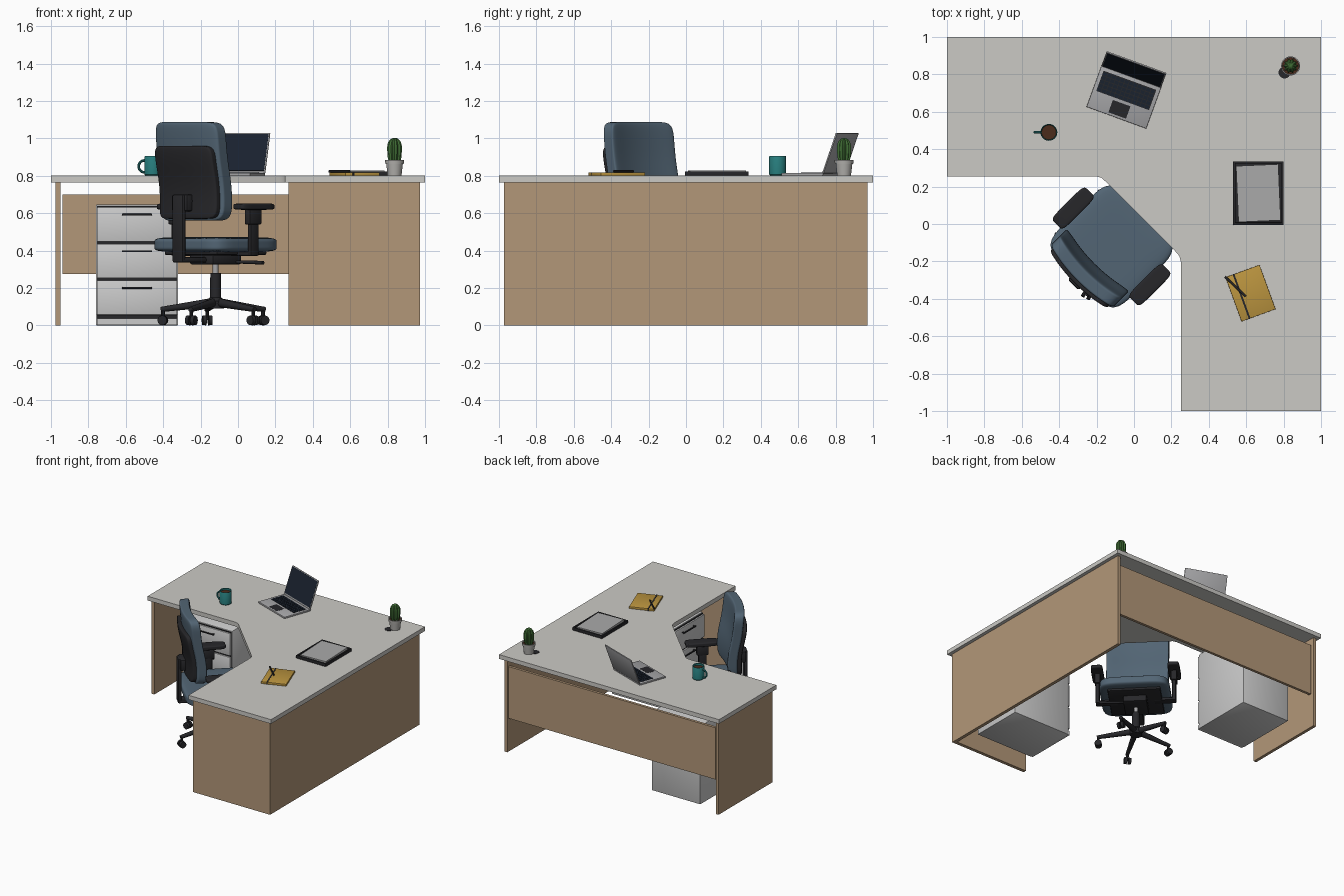
import bpy, bmesh
from math import pi, sin, cos, radians
from mathutils import Matrix, Vector

if "Cube" in bpy.data.objects:
    bpy.data.objects.remove(bpy.data.objects["Cube"])

M = Matrix()      # current placement, baked into each new part
SMOOTH = []       # parts shaded smooth by angle at the end


def material(name, r, g, b):
    m = bpy.data.materials.new(name)
    m.diffuse_color = (r, g, b, 1)
    m.use_nodes = True
    m.node_tree.nodes["Principled BSDF"].inputs["Base Color"].default_value = m.diffuse_color
    return m


WOOD = material("wood", .45, .31, .19)
TOP = material("worktop", .60, .59, .56)
CAB = material("cabinet", .64, .64, .62)
BLUE = material("fabric", .085, .13, .175)
DARK = material("dark_plastic", .02, .02, .023)
STEEL = material("steel", .38, .38, .39)
SCREEN = material("screen", .01, .016, .028)
TEAL = material("teal", .02, .2, .2)
COFFEE = material("coffee", .07, .025, .012)
OCHRE = material("ochre", .50, .30, .05)
GREEN = material("green", .05, .15, .035)
POT = material("pot", .45, .44, .42)
PAPER = material("paper", .40, .40, .40)


def finish(name, bm, mat, angle=True):
    bmesh.ops.recalc_face_normals(bm, faces=bm.faces)
    bm.transform(M)
    me = bpy.data.meshes.new(name)
    bm.to_mesh(me)
    bm.free()
    me.materials.append(mat)
    ob = bpy.data.objects.new(name, me)
    bpy.context.collection.objects.link(ob)
    if angle:
        SMOOTH.append(ob)
    return ob


def box(name, x, y, z, mat, bevel=0.0):
    """Box from three (min, max) ranges."""
    bm = bmesh.new()
    bmesh.ops.create_cube(bm, size=1)
    for v in bm.verts:
        v.co = [(a + b) / 2 + c * (b - a) for c, (a, b) in zip(v.co, (x, y, z))]
    if bevel:
        bmesh.ops.bevel(bm, geom=bm.edges[:], offset=bevel, segments=2, affect='EDGES', profile=.5)
    return finish(name, bm, mat)


def rod(name, a, b, r1, r2, mat, segs=16):
    a, b = Vector(a), Vector(b)
    bm = bmesh.new()
    bmesh.ops.create_cone(bm, cap_ends=True, segments=segs, radius1=r1, radius2=r2, depth=(b - a).length)
    rot = (b - a).to_track_quat('Z', 'Y').to_matrix().to_4x4()
    bm.transform(Matrix.Translation((a + b) / 2) @ rot)
    return finish(name, bm, mat)


def lathe(name, profile, at, mat, segs=32, ribs=0):
    bm = bmesh.new()
    vs = [bm.verts.new((r, 0, z)) for r, z in profile]
    es = [bm.edges.new(p) for p in zip(vs, vs[1:])]
    bmesh.ops.spin(bm, geom=vs + es, axis=(0, 0, 1), cent=(0, 0, 0), steps=segs, angle=2 * pi)
    bmesh.ops.remove_doubles(bm, verts=bm.verts, dist=1e-5)
    if ribs:
        for v in bm.verts:
            k = 1 + .12 * cos(ribs * Vector((1, 0)).angle_signed(v.co.xy, 0))
            v.co.x *= k
            v.co.y *= k
    bm.transform(Matrix.Translation(at))
    return finish(name, bm, mat)


def cushion(name, x, y, z, mat, bend=None, cuts=2):
    """Soft subdivided block, optionally shifted along y by bend(x, z)."""
    bm = bmesh.new()
    bmesh.ops.create_cube(bm, size=1)
    bmesh.ops.subdivide_edges(bm, edges=bm.edges[:], cuts=cuts, use_grid_fill=True)
    for v in bm.verts:
        v.co = [(a + b) / 2 + c * (b - a) for c, (a, b) in zip(v.co, (x, y, z))]
        if bend:
            v.co.y += bend(v.co.x, v.co.z)
    for f in bm.faces:
        f.smooth = True
    ob = finish(name, bm, mat, False)
    sub = ob.modifiers.new("soft", 'SUBSURF')
    sub.levels = sub.render_levels = 2


# Desk: L-shaped worktop with a clipped inner corner, panels under it
outline = [(-1, 1), (1, 1), (1, -1), (.25, -1), (.25, -.20), (.243, -.172), (.222, -.147),
           (-.153, .228), (-.175, .248), (-.205, .255), (-1, .255)]
bm = bmesh.new()
face = bm.faces.new([bm.verts.new((x, y, .765)) for x, y in outline])
ext = bmesh.ops.extrude_face_region(bm, geom=[face])
bmesh.ops.translate(bm, vec=(0, 0, .035), verts=[v for v in ext['geom'] if isinstance(v, bmesh.types.BMVert)])
finish("worktop", bm, TOP)
box("left_panel", (-.975, -.95), (.27, .97), (0, .765), WOOD)
box("right_panel", (.945, .972), (-.945, .97), (0, .765), WOOD)
box("front_end_panel", (.27, .972), (-.972, -.945), (0, .765), WOOD)
box("modesty_panel", (-.937, .945), (.935, .957), (.275, .70), WOOD)

# Drawer pedestals, one under each wing
for side, M in (("left", Matrix.Translation((-.54, .36, 0))),
                ("right", Matrix.Translation((.36, -.54, 0)) @ Matrix.Rotation(-pi / 2, 4, 'Z'))):
    box(side + "_pedestal", (-.22, .22), (.02, .54), (0, .645), CAB, .004)
    box(side + "_drawer_reveal", (-.214, .214), (.012, .021), (.035, .638), DARK)
    box(side + "_plinth", (-.215, .215), (.002, .021), (.002, .036), CAB)
    for i in range(3):
        z = .056 + i * .196
        box(f"{side}_drawer_{i}", (-.214, .214), (0, .016), (z, z + .184), CAB, .003)
        box(f"{side}_handle_{i}", (-.08, .08), (-.022, -.012), (z + .139, z + .149), DARK, .003)
        for x in (-.07, .07):
            box(f"{side}_handle_stem_{i}", (x - .005, x + .005), (-.014, .002), (z + .14, z + .148), DARK)

# Laptop
L = Matrix.Translation((-.054, .679, .80)) @ Matrix.Rotation(radians(-20), 4, 'Z')
M = L
box("laptop_base", (-.17, .17), (-.118, .118), (.001, .015), STEEL, .003)
box("keyboard_well", (-.15, .15), (-.02, .095), (.0145, .0155), DARK)
for r in range(5):
    for c in range(12):
        x, y = -.147 + c * .0246, -.017 + r * .022
        box("key", (x, x + .021), (y, y + .018), (.015, .0175), SCREEN)
box("touchpad", (-.05, .05), (-.105, -.035), (.0145, .0158), DARK)
M = L @ Matrix.Translation((0, .114, .015)) @ Matrix.Rotation(radians(-20), 4, 'X')
box("laptop_lid", (-.17, .17), (-.001, .008), (0, .229), STEEL, .003)
box("laptop_screen", (-.163, .163), (-.002, 0), (.012, .222), SCREEN)

# Mug
M = Matrix()
mug = (-.455, .49, .80)
lathe("mug", [(0, 0), (.04, 0), (.045, .006), (.045, .102), (.043, .105), (.039, .102), (.039, .085)], mug, TEAL)
lathe("coffee", [(0, .088), (.0395, .088), (.0395, .08), (0, .08)], mug, COFFEE)
bpy.ops.mesh.primitive_torus_add(major_radius=.032, minor_radius=.007, major_segments=28, minor_segments=10,
                                 location=(-.499, .49, .85), rotation=(pi / 2, 0, 0))
handle = bpy.context.object
handle.name = "mug_handle"
handle.data.materials.append(TEAL)
SMOOTH.append(handle)

# Cactus in a pot, with the dark disc beside it
plant = (.837, .845, .80)
lathe("pot", [(0, 0), (.037, 0), (.044, .062), (.049, .062), (.051, .085), (.045, .085), (.044, .07), (0, .07)], plant, POT)
lathe("soil", [(0, .076), (.0445, .076), (.0445, .07), (0, .07)], plant, COFFEE)
stem = [(.026, .07), (.033, .10), (.035, .135)]
stem += [(.035 * cos(a * pi / 12), .155 + .048 * sin(a * pi / 12)) for a in range(7)]
stem[-1] = (0, .203)
lathe("cactus", stem, plant, GREEN, 60, 10)
lathe("dark_disc", [(0, 0), (.032, 0), (.032, .002), (0, .002)], (.805, .81, .80), DARK)

# Paper tray
box("tray_base", (.53, .80), (-.005, .335), (.80, .807), DARK, .002)
for i, (x, y) in enumerate((((.53, .542), (-.005, .335)), ((.788, .80), (-.005, .335)),
                            ((.53, .80), (-.005, .007)), ((.53, .80), (.323, .335)))):
    box(f"tray_wall_{i}", x, y, (.80, .824), DARK, .002)
M = Matrix.Translation((.665, .165, 0)) @ Matrix.Rotation(radians(2.5), 4, 'Z')
box("paper_stack", (-.113, .113), (-.15, .15), (.807, .829), PAPER)

# Notebook with band and pen
M = Matrix.Translation((.623, -.37, .80)) @ Matrix.Rotation(radians(20), 4, 'Z')
box("notebook_cover", (-.097, .097), (-.126, .126), (0, .017), OCHRE, .002)
box("notebook_band", (-.056, -.046), (-.127, .127), (-.0, .0185), DARK)
M = Matrix()
rod("pen", (.487, -.282, .824), (.597, -.387, .824), .006, .006, DARK)

# Office chair, turned to face the inner corner
M = Matrix.Translation((-.12, -.12, 0)) @ Matrix.Rotation(radians(135), 4, 'Z')
cushion("seat", (-.265, .265), (-.255, .255), (.392, .472), BLUE)
box("seat_pan", (-.20, .20), (-.19, .19), (.375, .40), DARK, .01)
box("tilt_mechanism", (-.09, .09), (-.11, .11), (.325, .378), DARK, .012)
rod("tilt_lever", (-.05, -.07, .34), (-.27, -.09, .335), .008, .010, DARK)


def curve(x, z):
    t = (z - .56) / .525
    return .05 * t - .02 * sin(pi * min(1, max(0, t * 1.6))) - .03 * (x / .23) ** 2


cushion("backrest", (-.235, .235), (.135, .215), (.56, 1.087), BLUE, curve, 4)
cushion("backrest_shell", (-.215, .215), (.185, .245), (.57, .96), DARK, curve, 4)
box("spine_upright", (-.04, .04), (.262, .29), (.34, .70), DARK, .01)
box("spine_foot", (-.04, .04), (.05, .29), (.335, .365), DARK, .01)
box("spine_bracket", (-.06, .06), (.215, .275), (.61, .70), DARK, .01)
for s, side in ((1, "left"), (-1, "right")):
    cushion(side + "_arm_pad", sorted((s * .245, s * .335)), (-.125, .125), (.618, .652), DARK)
    box(side + "_arm_post", sorted((s * .275, s * .303)), (-.025, .035), (.372, .625), DARK, .006)
    box(side + "_arm_foot", sorted((s * .14, s * .303)), (-.025, .035), (.372, .394), DARK, .006)
    box(side + "_arm_sleeve", sorted((s * .268, s * .310)), (-.04, .05), (.54, .622), DARK, .006)
lathe("gas_column", [(0, .09), (.045, .09), (.05, .13), (.03, .15), (.028, .28), (0, .28)], (0, 0, 0), DARK)
rod("gas_piston", (0, 0, .27), (0, 0, .335), .015, .015, STEEL)
chair = M
for k in range(5):
    # star leg with a twin-wheel caster, built along +x
    M = chair @ Matrix.Rotation(radians(-108 + 72 * k), 4, 'Z')
    rod(f"star_leg_{k}", (.02, 0, .122), (.295, 0, .085), .024, .014, DARK, 12)
    rod(f"caster_stem_{k}", (.285, 0, .03), (.285, 0, .09), .009, .011, DARK, 10)
    for s in (-1, 1):
        rod(f"caster_wheel_{k}", (.285, s * .006, .027), (.285, s * .026, .027), .027, .025, DARK, 20)

# Smooth the round parts, keeping hard edges
bpy.ops.object.select_all(action='DESELECT')
for ob in SMOOTH:
    ob.select_set(True)
bpy.context.view_layer.objects.active = SMOOTH[0]
bpy.ops.object.shade_smooth_by_angle(angle=radians(35))
